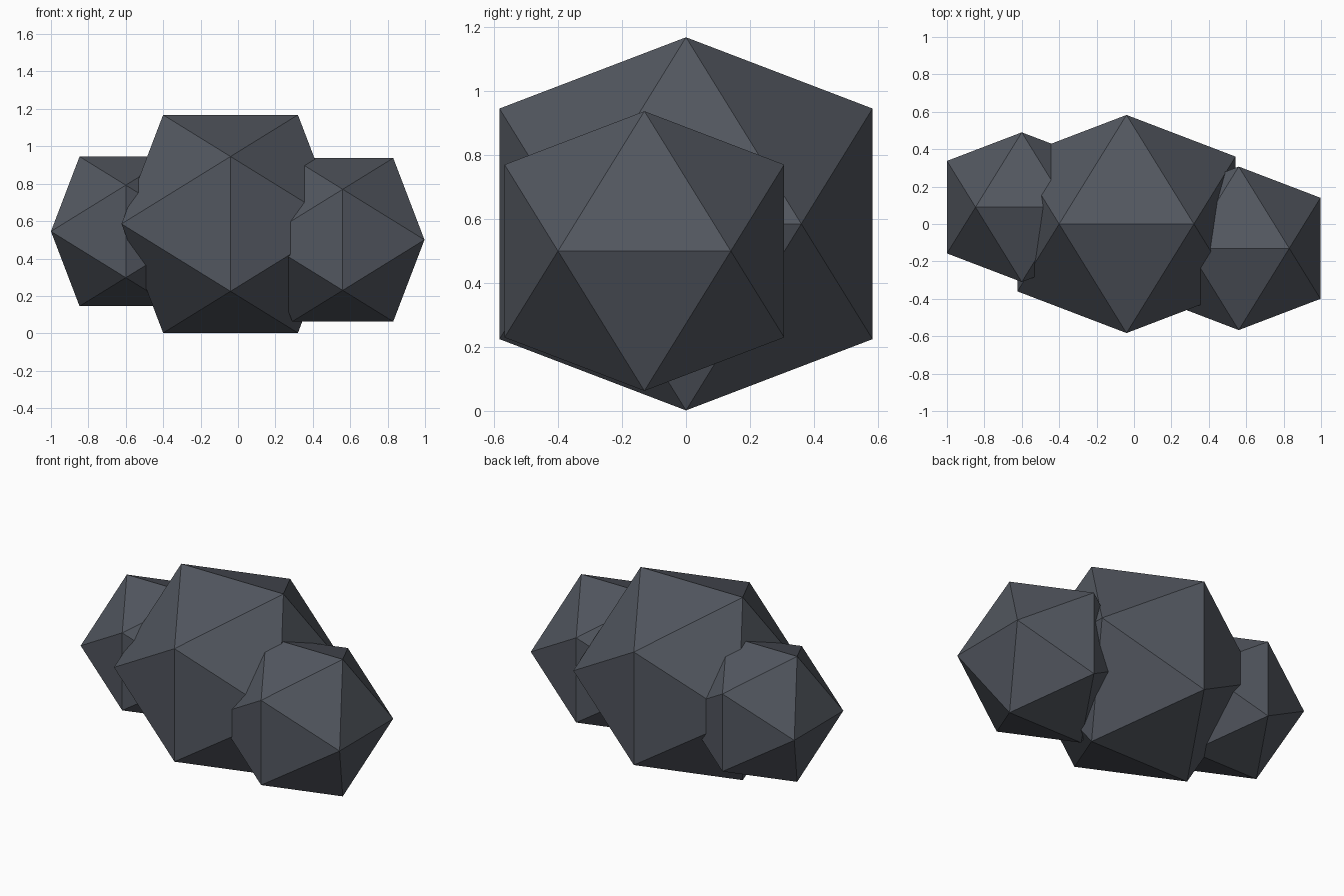
import bpy
import bmesh
from mathutils import Vector

cube = bpy.data.objects.get("Cube")
if cube:
    bpy.data.objects.remove(cube, do_unlink=True)

GOLDEN = (1 + 5 ** 0.5) / 2

# One slate grey stone colour
stone = bpy.data.materials.new("slate_grey")
stone.use_nodes = True
colour = (0.085, 0.095, 0.115, 1)
stone.diffuse_color = colour
stone.node_tree.nodes["Principled BSDF"].inputs["Base Color"].default_value = colour
stone.node_tree.nodes["Principled BSDF"].inputs["Roughness"].default_value = 0.9


def boulder(name, centre, reach):
    """Icosahedron: hull of three crossed golden rectangles."""
    short = reach / GOLDEN
    bm = bmesh.new()
    for s in (-1, 1):
        for t in (-1, 1):
            for corner in ((s * short, 0, t * reach),
                           (0, s * reach, t * short),
                           (s * reach, t * short, 0)):
                bm.verts.new(Vector(corner))
    bmesh.ops.convex_hull(bm, input=bm.verts[:])
    bmesh.ops.recalc_face_normals(bm, faces=bm.faces[:])
    mesh = bpy.data.meshes.new(name)
    bm.to_mesh(mesh)
    bm.free()
    mesh.materials.append(stone)
    obj = bpy.data.objects.new(name, mesh)
    obj.location = centre
    bpy.context.collection.objects.link(obj)
    return obj


# Large middle rock with a smaller one at each side
boulder("middle_rock", (-0.04, 0, 0.585), 0.583)
boulder("left_rock", (0.56, -0.13, 0.5), 0.437)
boulder("right_rock", (-0.6, 0.09, 0.545), 0.4)
